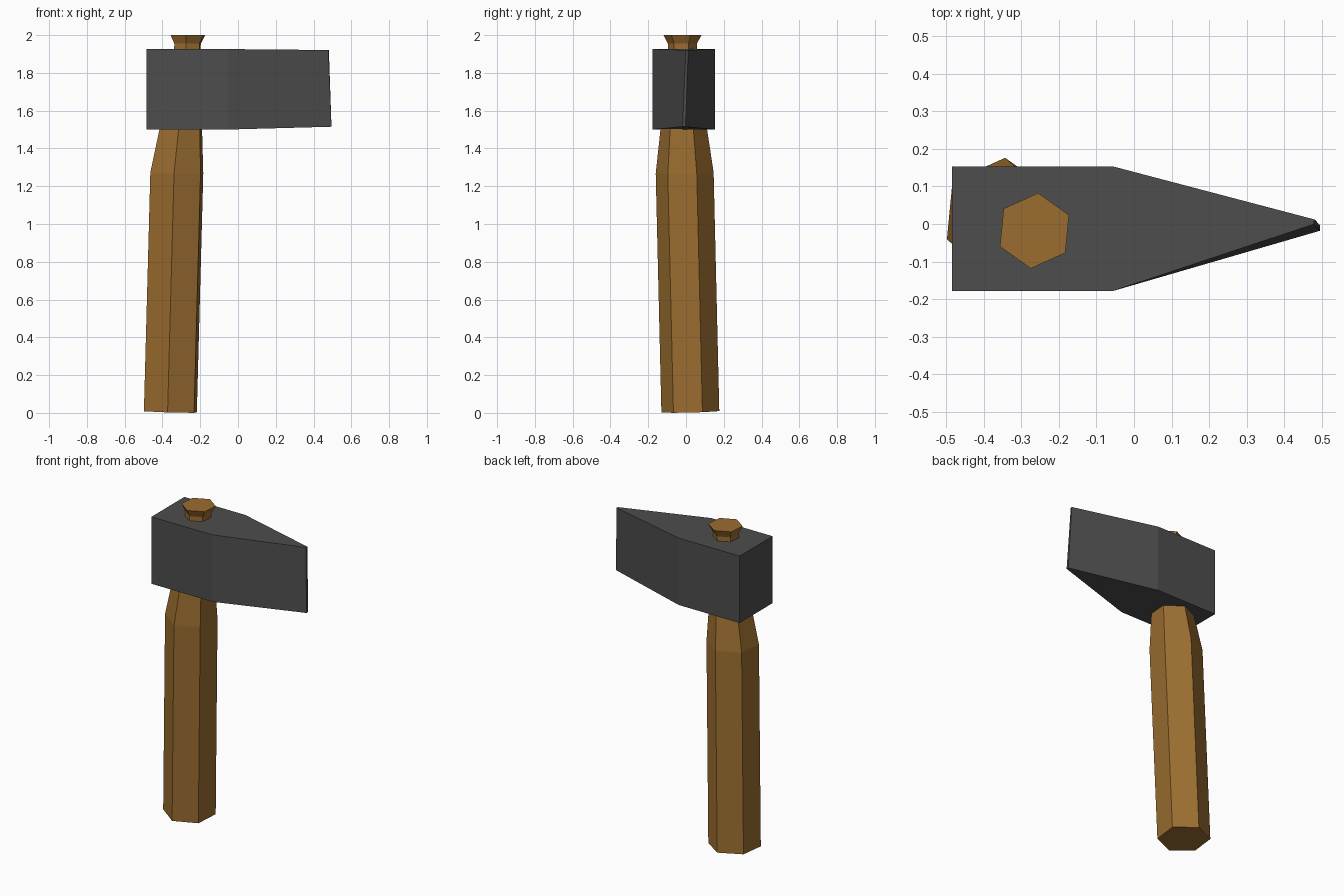
import bpy, math

if "Cube" in bpy.data.objects:
    bpy.data.objects.remove(bpy.data.objects["Cube"])


def loft(name, rings, colour=None):
    """Join matching rings of points with side faces and cap both ends."""
    n = len(rings[0])
    verts = [p for ring in rings for p in ring]
    faces = [tuple(reversed(range(n)))]
    for r in range(len(rings) - 1):
        for i in range(n):
            j = (i + 1) % n
            a, b = r * n, (r + 1) * n
            faces.append((a + i, a + j, b + j, b + i))
    faces.append(tuple(range(len(verts) - n, len(verts))))
    mesh = bpy.data.meshes.new(name)
    mesh.from_pydata(verts, [], faces)
    obj = bpy.data.objects.new(name, mesh)
    bpy.context.collection.objects.link(obj)
    if colour:
        mat = bpy.data.materials.new(name + "_material")
        mat.diffuse_color = colour
        mat.use_nodes = True
        mat.node_tree.nodes["Principled BSDF"].inputs["Base Color"].default_value = mat.diffuse_color
        mesh.materials.append(mat)
    return obj


def hexagon(cx, cy, cz, r, tilt=0.0):
    """Six-sided ring; tilt leans it with the slanted handle axis."""
    ring = []
    for i in range(6):
        a = math.radians(24.5 + 60 * i)
        dx, dy = r * math.cos(a), r * math.sin(a)
        ring.append((cx + dx, cy + dy, cz + tilt * (dy * 0.9 - dx)))
    return ring


# Wooden handle: leaning grip, taper into the head, flared end on top
loft("handle", [
    hexagon(-0.358, 0.023, 0.006, 0.154, 0.028),
    hexagon(-0.324, -0.007, 1.27, 0.154, 0.028),
    hexagon(-0.27, -0.02, 1.86, 0.077),
    hexagon(-0.267, -0.019, 1.955, 0.077),
    hexagon(-0.265, -0.018, 2.0, 0.101),
], (0.33, 0.155, 0.03, 1))

# Steel head: square poll on the left, slightly twisted wedge on the right
poll = [(-0.055, 0.153), (-0.485, 0.153), (-0.485, -0.178), (-0.055, -0.178)]
bottom = [(x, y, 1.5) for x, y in poll] + [(0.495, -0.018, 1.515), (0.495, -0.003, 1.515)]
top = [(x, y, 1.926) for x, y in poll] + [(0.478, -0.001, 1.921), (0.481, 0.012, 1.921)]
loft("head", [bottom, top], (0.075, 0.075, 0.075, 1))
